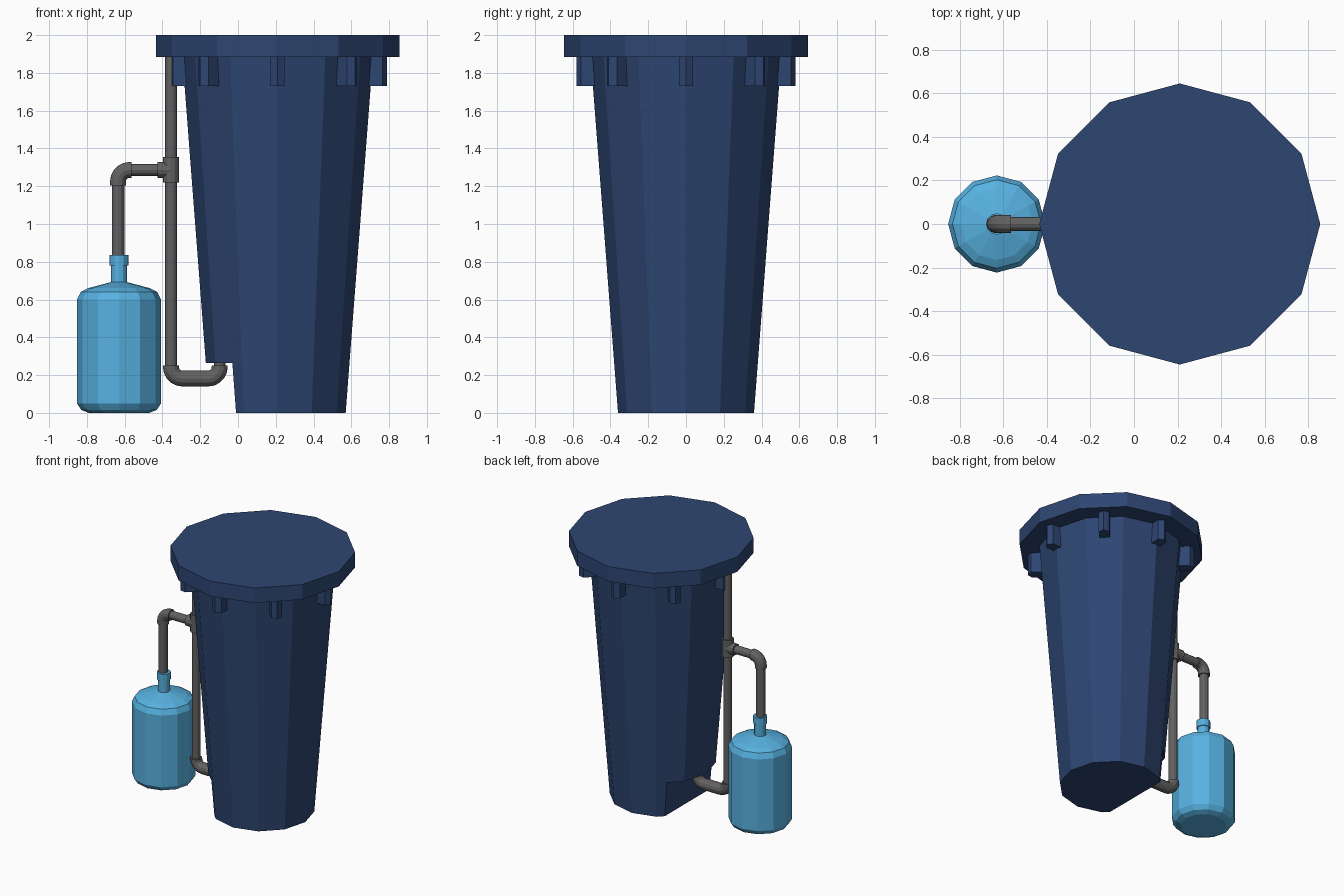
import bpy, bmesh
from math import sin, cos, pi, radians
from mathutils import Vector, Matrix

cube = bpy.data.objects.get("Cube")
if cube:
    bpy.data.objects.remove(cube, do_unlink=True)


def material(name, colour):
    m = bpy.data.materials.new(name)
    m.use_nodes = True
    m.diffuse_color = (*colour, 1)
    m.node_tree.nodes["Principled BSDF"].inputs["Base Color"].default_value = (*colour, 1)
    return m


NAVY = material("navy blue", (0.027, 0.061, 0.17))
SKY = material("sky blue", (0.095, 0.44, 0.75))
GREY = material("pipe grey", (0.12, 0.12, 0.12))


def finish(name, bm, mat):
    bmesh.ops.recalc_face_normals(bm, faces=bm.faces)
    mesh = bpy.data.meshes.new(name)
    bm.to_mesh(mesh)
    bm.free()
    ob = bpy.data.objects.new(name, mesh)
    if mat:
        mesh.materials.append(mat)
    bpy.context.collection.objects.link(ob)
    return ob


def skin(bm, rings):
    """Join rings of vertices and cap both ends."""
    n = len(rings[0])
    for a, b in zip(rings, rings[1:]):
        for i in range(n):
            j = (i + 1) % n
            bm.faces.new((a[i], a[j], b[j], b[i]))
    bm.faces.new(rings[0])
    bm.faces.new(rings[-1])


def lathe(name, x, profile, mat, sides=12):
    bm = bmesh.new()
    skin(bm, [[bm.verts.new((x + r * cos(2 * pi * i / sides), r * sin(2 * pi * i / sides), z))
               for i in range(sides)] for r, z in profile])
    return finish(name, bm, mat)


def tube(name, path, radius, mat=GREY, sides=12):
    """Round tube along a path of (x, z) points in the middle plane."""
    pts = [Vector((x, 0, z)) for x, z in path]
    bm = bmesh.new()
    rings = []
    for k, p in enumerate(pts):
        t = (pts[min(k + 1, len(pts) - 1)] - pts[max(k - 1, 0)]).normalized()
        side = Vector((t.z, 0, -t.x))
        rings.append([bm.verts.new(p + radius * (side * cos(a) + Vector((0, sin(a), 0))))
                      for a in (2 * pi * i / sides for i in range(sides))])
    skin(bm, rings)
    return finish(name, bm, mat)


def arc(cx, cz, r, start, end, steps=5):
    return [(cx + r * cos(radians(start + (end - start) * i / steps)),
             cz + r * sin(radians(start + (end - start) * i / steps))) for i in range(steps + 1)]


# Tapered barrel with a step cut out of its foot
BX = 0.21
barrel = lathe("barrel", BX, [(0.36, 0), (0.505, 1.89)], NAVY)
bm = bmesh.new()
bmesh.ops.create_cube(bm, size=1)
for v in bm.verts:
    low = v.co.z < 0
    right = -0.01 if low else -0.03
    v.co = (right if v.co.x > 0 else -0.5, v.co.y * 1.6, -0.005 if low else 0.265)
cutter = finish("foot_cutter", bm, None)
cutter.hide_render = True
cutter.hide_set(True)
cut = barrel.modifiers.new("foot step", 'BOOLEAN')
cut.operation = 'DIFFERENCE'
cut.solver = 'EXACT'
cut.object = cutter
bpy.context.view_layer.update()
cut_mesh = bpy.data.meshes.new_from_object(
    barrel.evaluated_get(bpy.context.evaluated_depsgraph_get()))
barrel.modifiers.clear()
barrel.data = cut_mesh
bpy.data.objects.remove(cutter, do_unlink=True)

# Lid and the eight ribs below it
lathe("lid", BX, [(0.645, 1.885), (0.645, 2.0)], NAVY)
rib = [(0.42, -0.037), (0.555, -0.037), (0.58, 0), (0.555, 0.037), (0.42, 0.037)]
for k in range(8):
    bm = bmesh.new()
    skin(bm, [[bm.verts.new((x, y, z)) for x, y in rib] for z in (1.73, 1.89)])
    bm.transform(Matrix.Translation((BX, 0, 0)) @ Matrix.Rotation(k * pi / 4, 4, 'Z'))
    finish(f"rib_{k + 1}", bm, NAVY)

# Pressure tank with neck and collar
TX = -0.63
lathe("tank", TX, [(0.16, 0), (0.2, 0.016), (0.223, 0.05), (0.223, 0.6),
                   (0.203, 0.64), (0.165, 0.66), (0.04, 0.693)], SKY)
lathe("tank_neck", TX, [(0.042, 0.68), (0.042, 0.79)], SKY)
lathe("tank_collar", TX, [(0.049, 0.78), (0.049, 0.835)], SKY)

# Standing pipe and its lower bend into the barrel
PX = -0.355
tube("standing_pipe", [(PX, 0.2), (PX, 1.89)], 0.031)
tube("lower_bend", [(PX, 0.25)] + arc(PX + 0.06, 0.242, 0.06, 180, 270)
     + arc(-0.157, 0.242, 0.06, 270, 360) + [(-0.097, 0.25)], 0.042)
tube("barrel_inlet", [(-0.097, 0.22), (-0.097, 0.3)], 0.031)

# Tee, cross pipe, elbow and drop pipe to the tank
tube("tee_body", [(PX, 1.22), (PX, 1.355)], 0.042)
tube("tee_arm", [(-0.425, 1.286), (PX, 1.286)], 0.042)
tube("cross_pipe", [(-0.59, 1.286), (PX, 1.286)], 0.031)
tube("upper_elbow", [(-0.635, 1.205)] + arc(-0.575, 1.226, 0.06, 180, 90)
     + [(-0.565, 1.286)], 0.042)
tube("drop_pipe", [(-0.635, 0.8), (-0.635, 1.22)], 0.033)
